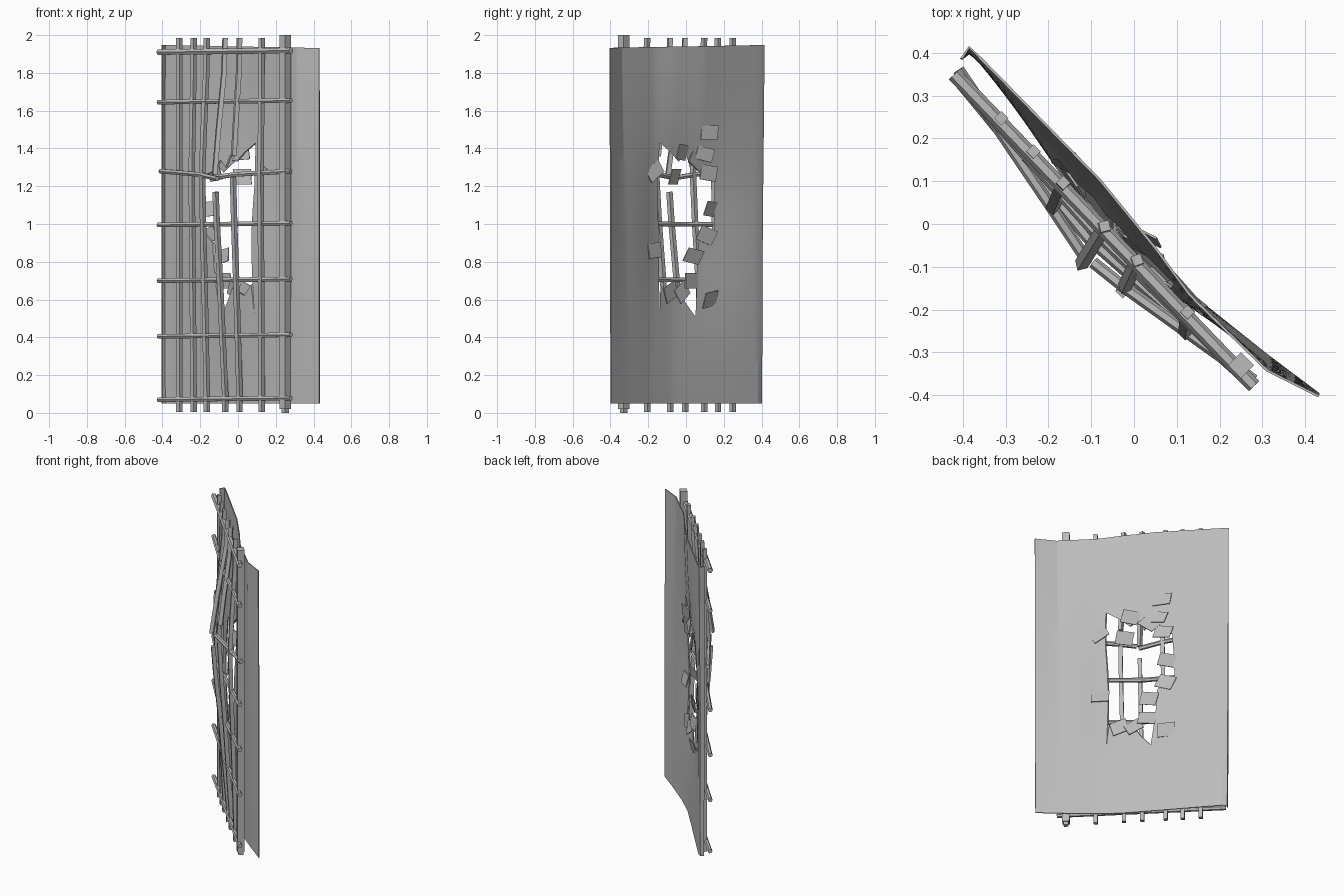
import bpy, bmesh, math, random
from mathutils import Matrix, Vector

random.seed(4)
cube = bpy.data.objects.get("Cube")
if cube:
    bpy.data.objects.remove(cube, do_unlink=True)


def material(name, value):
    m = bpy.data.materials.new(name)
    m.use_nodes = True
    color = (value, value, value, 1)
    m.diffuse_color = color
    m.node_tree.nodes["Principled BSDF"].inputs["Base Color"].default_value = color
    return m


GREY = material("plain grey", 0.5)


def mesh_object(name, bm):
    mesh = bpy.data.meshes.new(name)
    bm.to_mesh(mesh)
    bm.free()
    mesh.materials.append(GREY)
    ob = bpy.data.objects.new(name, mesh)
    bpy.context.collection.objects.link(ob)
    return ob


def select(ob):
    bpy.ops.object.select_all(action='DESELECT')
    ob.select_set(True)
    bpy.context.view_layer.objects.active = ob


def lerp_table(table, t):
    for (a, va), (b, vb) in zip(table, table[1:]):
        if t <= b:
            return va + (vb - va) * (t - a) / (b - a)
    return table[-1][1]


# Dented sheet: two plan profiles blended by height, bulging around the hole
TOP = [(-.4, .385), (-.385, .41), (-.08, .1), (.05, -.06), (.13, -.17), (.31, -.345), (.43, -.405)]
LOW = [(-.4, .385), (-.38, .4), (-.1, .08), (.04, -.08), (.16, -.19), (.31, -.31), (.43, -.4)]


def sheet_point(x, t):
    z = .05 + t * (1.94 - .05 - .02 * x)
    y = lerp_table(LOW, x) * (1 - t) + lerp_table(TOP, x) * t
    b = .036 * math.exp(-((x + .05) / .2) ** 2 - ((z - .95) / .5) ** 2)
    return Vector((x - b, y - b, z))


bm = bmesh.new()
xs = [-.4, -.385] + [-.36 + i * .67 / 36 for i in range(37)] + [.37, .43]
rows = 40
grid = [[bm.verts.new(sheet_point(x, j / rows)) for x in xs] for j in range(rows + 1)]
for low, high in zip(grid, grid[1:]):
    for i in range(len(xs) - 1):
        bm.faces.new((low[i], low[i + 1], high[i + 1], high[i]))
surface = [v.co.copy() for v in bm.verts]
sheet = mesh_object("torn_sheet", bm)
solid = sheet.modifiers.new("thickness", 'SOLIDIFY')
solid.thickness = .006

# Jagged hole, cut through from the side
HOLE = [(-.14, .52), (-.135, .68), (-.1, .62), (-.04, .66), (0, .58), (.05, .51), (.06, .72),
        (.065, .9), (.15, .97), (.15, 1.26), (.09, 1.28), (.06, 1.34), (.02, 1.3), (0, 1.37),
        (-.04, 1.33), (-.08, 1.38), (-.14, 1.43), (-.15, 1.2), (-.145, .9)]
bm = bmesh.new()
face = bm.faces.new([bm.verts.new((-.8, y, z)) for y, z in HOLE])
side = bmesh.ops.extrude_face_region(bm, geom=[face])["geom"]
bmesh.ops.translate(bm, vec=(1.6, 0, 0), verts=[g for g in side if isinstance(g, bmesh.types.BMVert)])
bmesh.ops.recalc_face_normals(bm, faces=bm.faces)
cutter = mesh_object("hole_cutter", bm)
cutter.hide_render = True
cut = sheet.modifiers.new("hole", 'BOOLEAN')
cut.operation = 'DIFFERENCE'
cut.solver = 'EXACT'
cut.object = cutter
select(sheet)
for name in ("thickness", "hole"):
    bpy.ops.object.modifier_apply(modifier=name)
bpy.data.objects.remove(cutter, do_unlink=True)
select(sheet)
bpy.ops.object.shade_smooth_by_angle(angle=math.radians(12))

# Torn flaps around the hole: side position, height, roll in degrees
FLAPS = [(.115, 1.485, 0), (.09, 1.37, 12), (-.03, 1.38, 5), (.045, 1.33, 35), (-.175, 1.28, -35),
         (-.07, 1.25, 0), (.11, 1.27, 8), (.12, 1.08, 5), (.1, .94, 20), (-.175, .86, -5),
         (.03, .83, 12), (.02, .7, 0), (.12, .6, -8), (-.09, .64, -25), (-.03, .64, -35)]
for k, (y, z, roll) in enumerate(FLAPS):
    near = min(surface, key=lambda p: (p.y - y) ** 2 + (p.z - z) ** 2)
    bm = bmesh.new()
    bmesh.ops.create_cube(bm, size=1)
    bmesh.ops.scale(bm, vec=(.105, .005, random.uniform(.07, .085)), verts=bm.verts)
    for v in bm.verts:
        v.co.x += v.co.z * .15
    turn = (Matrix.Rotation(math.radians(135 + random.uniform(-15, 25)), 4, 'Z')
            @ Matrix.Rotation(math.radians(random.uniform(-18, 18)), 4, 'X')
            @ Matrix.Rotation(math.radians(roll), 4, 'Y'))
    bm.transform(Matrix.Translation((near.x + .015, y + .01, z)) @ turn)
    mesh_object(f"torn_flap_{k + 1}", bm)


# Bars: faceted tubes along bent paths
def bar(name, points, radius, sides_level):
    curve = bpy.data.curves.new(name, 'CURVE')
    curve.dimensions = '3D'
    curve.bevel_depth = radius
    curve.bevel_resolution = sides_level
    curve.use_fill_caps = True
    spline = curve.splines.new('POLY')
    spline.points.add(len(points) - 1)
    for p, co in zip(spline.points, points):
        p.co = (*co, 1)
    spline.use_smooth = False
    curve.materials.append(GREY)
    ob = bpy.data.objects.new(name, curve)
    bpy.context.collection.objects.link(ob)
    select(ob)
    bpy.ops.object.convert(target='MESH')


def line_y(x):
    return -.065 - 1.04 * x


# Upright bars: position, sideways and forward bulge, broken gap
BEND = [(0, 0), (.1, 0), (.7, .5), (1, .8), (1.27, 1), (1.5, .65), (1.8, .12), (2, 0)]
UPRIGHTS = [(-.31, 0, 0, None), (-.235, -.01, -.02, None), (-.165, -.025, -.06, None),
            (-.068, -.055, -.09, (1.17, 1.26)), (.008, -.035, -.075, (1.25, 1.36)),
            (.125, -.005, -.05, None)]


def upright(name, x, dx, dy, start, end):
    heights = [start] + [z for z, _ in BEND if start < z < end] + [end]
    bar(name, [(x + dx * lerp_table(BEND, z), line_y(x) - .01 + dy * lerp_table(BEND, z), z)
               for z in heights], .017, 0)


for k, (x, dx, dy, gap) in enumerate(UPRIGHTS):
    name = f"upright_bar_{k + 1}"
    if gap:
        upright(name + "_lower", x, dx, dy, .005, gap[0])
        upright(name + "_upper", x, dx, dy, gap[1], 1.985)
    else:
        upright(name, x, dx, dy, .005, 1.985)
bar("end_post", [(.25, -.33, .02), (.25, -.33, 2)], .03, 0)
bar("post_foot", [(.25, -.33, 0), (.25, -.33, .05)], .02, 0)

# Cross bars: height, bulge, radius
CROSS = [(.075, 0, .014), (.41, .1, .014), (.705, .3, .014), (1, .45, .014),
         (1.65, .2, .014), (1.915, 0, .017)]


def cross_point(x, z, bulge):
    w = bulge * max(0, 1 - abs(x + .08) / .34)
    return (x - .04 * w - .01, line_y(x) - .085 * w - .012, z + .012 * x)


for k, (z, bulge, radius) in enumerate(CROSS):
    bar(f"cross_bar_{k + 1}", [cross_point(x, z, bulge) for x in (-.41, -.25, -.08, .1, .29)], radius, 1)

# Snapped cross bar with its two bent halves
bar("snapped_bar_right", [(-.41, .36, 1.28), (-.2, .05, 1.262), (-.11, -.085, 1.24)], .014, 1)
bar("snapped_bar_left", [(-.095, -.09, 1.25), (-.02, -.15, 1.262), (.28, -.365, 1.28)], .014, 1)
